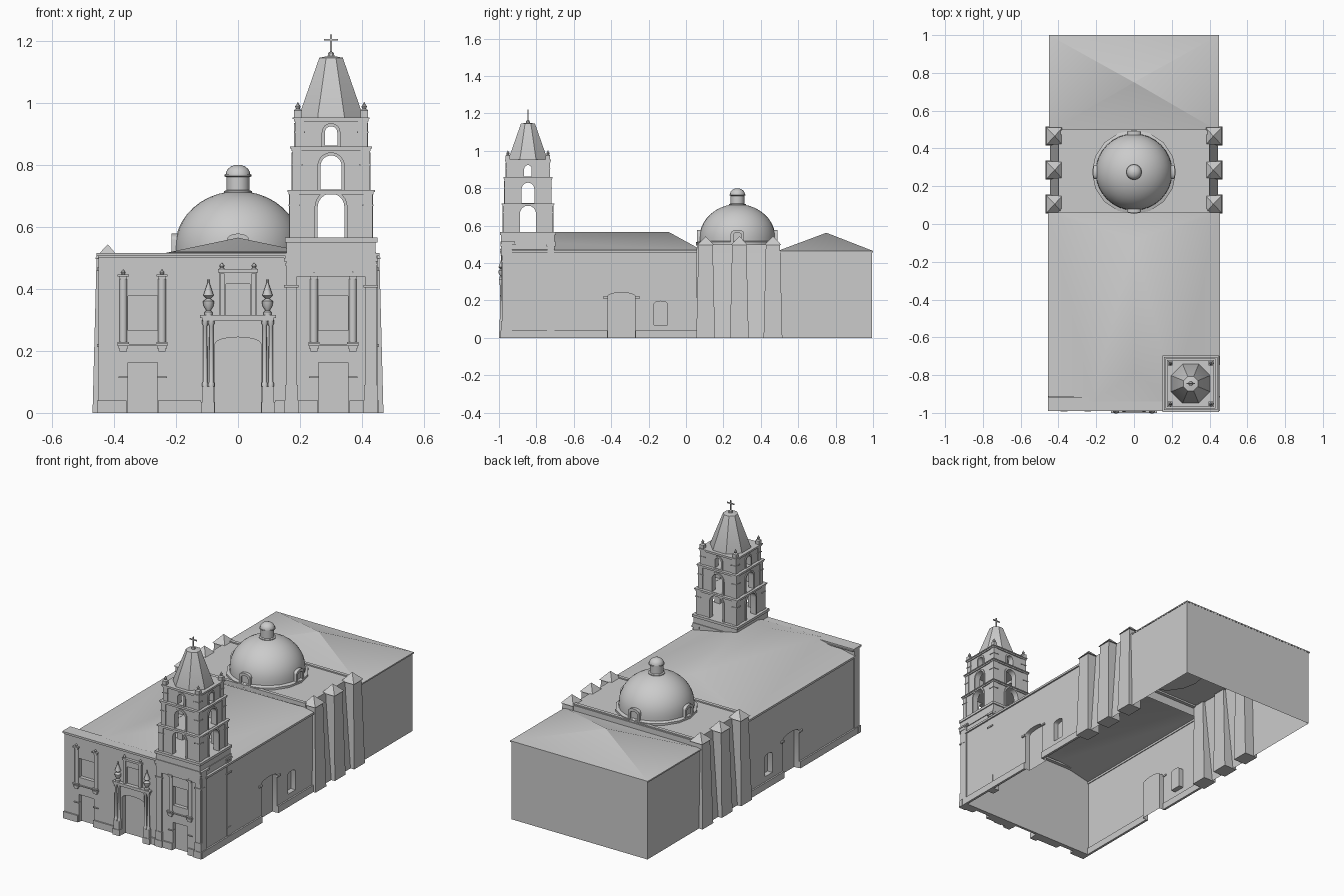
import bpy, bmesh, math
from mathutils import Vector

if "Cube" in bpy.data.objects:
    bpy.data.objects.remove(bpy.data.objects["Cube"])

TX, TY = 0.30, -0.845      # tower axis
DY = 0.275                 # dome axis


def mesh(name, verts, faces):
    me = bpy.data.meshes.new(name)
    bm = bmesh.new()
    vs = [bm.verts.new(v) for v in verts]
    for f in faces:
        bm.faces.new([vs[i] for i in f])
    bmesh.ops.recalc_face_normals(bm, faces=bm.faces)
    bm.to_mesh(me)
    bm.free()
    ob = bpy.data.objects.new(name, me)
    bpy.context.collection.objects.link(ob)
    return ob


def loft(name, rings, caps=True):
    n = len(rings[0])
    faces = [(k * n + i, k * n + (i + 1) % n, (k + 1) * n + (i + 1) % n, (k + 1) * n + i)
             for k in range(len(rings) - 1) for i in range(n)]
    if caps:
        faces += [tuple(range(n)), tuple(range(n * (len(rings) - 1), n * len(rings)))]
    return mesh(name, [v for r in rings for v in r], faces)


def rect(x0, x1, y0, y1, z):
    return [(x0, y0, z), (x1, y0, z), (x1, y1, z), (x0, y1, z)]


def box(name, x0, x1, y0, y1, z0, z1):
    return loft(name, [rect(x0, x1, y0, y1, z0), rect(x0, x1, y0, y1, z1)])


def square(name, x, y, h, z0, z1):
    return box(name, x - h, x + h, y - h, y + h, z0, z1)


def lathe(name, x, y, prof, n=12, turn=0.0):
    return loft(name, [[(x + max(r, 0.0005) * math.cos(2 * math.pi * i / n + turn),
                         y + max(r, 0.0005) * math.sin(2 * math.pi * i / n + turn), z)
                        for i in range(n)] for r, z in prof])


def arch(name, axis, c, hw, z0, spring, rise, d0, d1, n=12):
    prof = [(c - hw, z0), (c + hw, z0)]
    if rise > 0:
        prof += [(c + hw * math.cos(math.pi * i / n), spring + rise * math.sin(math.pi * i / n))
                 for i in range(n + 1)]
    else:
        prof += [(c + hw, spring), (c - hw, spring)]
    return loft(name, [[(u, d, z) if axis == 'y' else (d, u, z) for u, z in prof] for d in (d0, d1)])


def cut(ob, cutters, keep=False):
    bpy.context.view_layer.objects.active = ob
    for c in cutters:
        m = ob.modifiers.new("cut", 'BOOLEAN')
        m.operation, m.solver, m.object = 'DIFFERENCE', 'EXACT', c
        bpy.ops.object.modifier_apply(modifier=m.name)
    if not keep:
        for c in cutters:
            bpy.data.objects.remove(c)
    return ob


def drop(ob, test):
    bm = bmesh.new()
    bm.from_mesh(ob.data)
    bmesh.ops.delete(bm, geom=[f for f in bm.faces if test(f)], context='FACES')
    bm.to_mesh(ob.data)
    bm.free()


# Nave shell with side doors and windows
nave = box("nave_walls", -.445, .445, -.935, .06, 0, .468)
cut(nave, [arch("cutter", 'x', yc, hw, z0, sp, ri, s * .415, s * .5) for s in (-1, 1)
           for yc, hw, z0, sp, ri in ((-.345, .073, -.02, .222, .02), (-.135, .035, .07, .182, .014))])
drop(nave, lambda f: f.calc_area() > .2 and abs(f.normal.x) < .5)

# Hipped nave roof
zr = lambda x: .565 - .211 * abs(x)
P = [(x, y, zr(x)) for x, y in ((-.452, -.94), (-.22, -.94), (0, -.79), (0, -.09), (-.39, .06), (-.452, .06),
                                (.452, -.94), (.22, -.94), (.39, .06), (.452, .06))]
mesh("nave_roof", P, [(0, 1, 2, 3, 4, 5), (6, 7, 2, 3, 8, 9), (1, 7, 2), (4, 8, 3)])

# Rear block and its pyramid roof
rear = box("rear_block", -.445, .445, .5, .995, 0, .46)
drop(rear, lambda f: abs(f.normal.z) > .5 or f.normal.y < -.5)
loft("rear_roof", [rect(-.45, .45, .49, 1, .457), rect(-.45, .45, .49, 1, .465),
                   rect(-.0005, .0005, .75, .751, .562)], caps=False)

# Crossing: battered walls, flat roof, low end walls
V = [(s * x, y, z) for s in (-1, 1) for y in (.06, .5) for x, z in ((.445, 0), (.405, .44), (.4, .5))]
mesh("crossing", V, [(0, 1, 4, 3), (1, 2, 5, 4), (6, 7, 10, 9), (7, 8, 11, 10),
                     (2, 8, 11, 5), (1, 7, 8, 2), (4, 10, 11, 5)])
for y in (.07, .485):
    box("crossing_parapet", -.4, .4, y - .01, y + .01, .49, .507)

for s in (-1, 1):
    # Battered buttresses with pyramid caps
    for y in (.105, .285, .465):
        loft("buttress", [rect(*sorted((s * .385, s * .469)), y - .05, y + .05, 0),
                          rect(*sorted((s * .385, s * .456)), y - .038, y + .038, .5)])
        loft("buttress_cap", [rect(*sorted((s * .38, s * .463)), y - .045, y + .045, .497),
                              rect(s * .42 - .0005, s * .42 + .0005, y, y + .001, .543)])
    # Side plinths, eaves and door imposts
    a = sorted((s * .44, s * .454))
    for y0, y1 in ((-.98, -.42), (-.27, .055)):
        box("side_plinth", *a, y0, y1, 0, .04)
    box("side_eave", *a, -.94, .06, .457, .469)
    for y in (-.43, -.26):
        box("door_impost", *a, y - .014, y + .014, .212, .222)

# Dome, lantern and dormers
lathe("dome_ring", 0, DY, [(.222, .495), (.222, .512), (.2, .52)], 16)
lathe("dome", 0, DY, [(.203, .5), (.203, .535)] + [(.203 * math.cos(t * math.pi / 20), .535 + .18 * math.sin(t * math.pi / 20))
                                                 for t in range(1, 11)], 32)
lathe("lantern", 0, DY, [(.045, .70), (.045, .715), (.037, .718), (.037, .76), (.043, .763), (.043, .768)]
      + [(.04 * math.cos(t * math.pi / 10), .768 + .032 * math.sin(t * math.pi / 10)) for t in range(6)], 16)
for s in (-1, 1):
    for ax, c, o in (('y', 0, DY), ('x', DY, 0)):
        d = arch("dome_dormer", ax, c, .036, .5, .558, .02, o + s * .15, o + s * .215)
        cut(d, [arch("cutter", ax, c, .022, .515, .55, .013, o + s * .205, o + s * .23)])

# Facade wall with recessed openings
facade = box("facade", -.45, .45, -.977, -.93, 0, .5)
cuts = [arch("cutter", 'y', 0, .074, -.02, .222, .022, -1.1, -.945)]
for s in (-1, 1):
    cuts += [arch("cutter", 'y', s * .307, .048, z0, z1, 0, -1.1, -.955) for z0, z1 in ((-.02, .163), (.265, .377))]
cut(facade, cuts)
box("facade_cornice", -.452, .452, -.985, -.91, .5, .506)
box("facade_cornice_top", -.456, .456, -.99, -.915, .506, .515)

for s in (-1, 1):
    # Bay plinths, half columns, capitals and imposts
    for x0, x1 in ((.36, .455), (.12, .258)):
        box("facade_plinth", *sorted((s * x0, s * x1)), -.985, -.96, 0, .04)
    box("bay_string_course", *sorted((s * .225, s * .39)), -.984, -.96, .217, .222)
    for x in (.245, .37):
        x *= s
        lathe("bay_half_column", x, -.974, [(.013, .225), (.013, .432)])
        for z, h, w in ((.432, .008, .012), (.44, .006, .018), (.222, .007, .018), (.208, .009, .016), (.198, .01, .012)):
            box("bay_capital", x - w, x + w, -.976 - w * .9, -.96, z, z + h)
        lathe("bay_finial", x, -.982, [(.005, .446), (.007, .454), (0, .462)], 8)
        box("bay_impost", x - .016, x + .016, -.983, -.96, .112, .117)

    # Portal: pedestals, paired columns, entablature, pointed finials
    box("portal_pedestal", *sorted((s * .076, s * .12)), -1, -.96, 0, .035)
    box("portal_pedestal_die", *sorted((s * .079, s * .115)), -.997, -.96, .035, .085)
    for x in (.086, .106):
        lathe("portal_column", s * x, -.988, [(.01, .085), (.01, .095), (.0075, .1), (.0065, .28), (.01, .288), (.01, .3)], 10)
    lathe("portal_finial", s * .095, -.986, [(.013, .315), (.013, .325), (.007, .33), (.016, .345), (.018, .36),
                                            (.006, .368), (.017, .378), (.003, .42), (.003, .43)], 10)
    box("niche_pilaster", *sorted((s * .044, s * .058)), -.99, -.96, .315, .45)
    lathe("niche_finial", s * .052, -.986, [(.009, .464), (.005, .468), (.008, .474), (0, .484)], 8)
box("portal_entablature", -.115, .115, -.997, -.96, .296, .306)
box("portal_cornice", -.122, .122, -1, -.96, .306, .315)
niche = box("niche_surround", -.06, .06, -.984, -.96, .315, .452)
cut(niche, [box("cutter", -.038, .038, -1.1, -.972, .31, .415)])
box("niche_cornice", -.064, .064, -.994, -.96, .452, .464)

# Tower base: pilasters, capitals, ledge
for sx, sy in ((-1, -1), (1, -1), (1, 1)):
    x, y = TX + sx * .128, TY + sy * .122
    for h, z0, z1 in ((.024, 0, .04), (.021, .04, .09), (.018, .09, .5), (.023, .405, .413), (.021, .475, .482), (.024, .488, .5)):
        square("tower_pilaster", x, y, h, z0, z1)
square("tower_base", TX, TY, .143, .44, .552)
square("tower_base_cornice", TX, TY, .147, .5, .515)
square("tower_ledge", TX, TY, .149, .55, .565)

# Belfry tiers: hollow, arched on all four sides
#        half   z0    z1   arch: hw sill spring  impost height
tiers = ((.131, .56, .712, .043, .565, .664, .667), (.122, .715, .853, .034, .72, .796, .798),
         (.114, .857, .947, .02, .862, .904, .902))
for h, z0, z1, hw, sill, sp, zi in tiers:
    cutters = [square("cutter", TX, TY, h - .03, z0 + .004, z1 - .004)]
    parts = [square("belfry_tier", TX, TY, h, z0, z1)]
    for ax, c, o in (('y', TX, TY), ('x', TY, TX)):
        cutters.append(arch("cutter", ax, c, hw, sill, sp, hw, o - .3, o + .3))
        for s in (-1, 1):
            parts.append(arch("belfry_arch_trim", ax, c, hw + .01, z0, sp, hw + .01, o + s * (h - .01), o + s * (h + .005)))
    for p in parts:
        cut(p, cutters, keep=True)
    for c in cutters:
        bpy.data.objects.remove(c)
    for sx in (-1, 1):
        for sy in (-1, 1):
            x, y = TX + sx * (h - .012), TY + sy * (h - .012)
            square("belfry_pilaster", x, y, .015, z0, z1)
            square("belfry_impost", x, y, .018, zi, zi + .005)
    square("belfry_cornice", TX, TY, h + .006, z1 - .008, z1)
    square("belfry_cornice_top", TX, TY, h + .01, z1, z1 + .006)

# Corner finials, octagonal spire and cross
for sx in (-1, 1):
    for sy in (-1, 1):
        x, y = TX + sx * .107, TY + sy * .107
        square("corner_pedestal", x, y, .012, .95, .975)
        lathe("corner_finial", x, y, [(.014, .975), (.006, .98), (.009, .988), (.004, .995), (0, 1.003)], 8)
lathe("spire", TX, TY, [(.112, .95), (.112, .957), (.041, 1.145), (.012, 1.15), (.01, 1.16), (0, 1.167)], 8, math.pi / 8)
box("cross_post", TX - .003, TX + .003, TY - .003, TY + .003, 1.16, 1.22)
box("cross_arm", TX - .023, TX + .023, TY - .003, TY + .003, 1.2, 1.206)

bpy.ops.object.select_all(action='SELECT')
bpy.ops.object.shade_smooth_by_angle(angle=math.radians(37))
